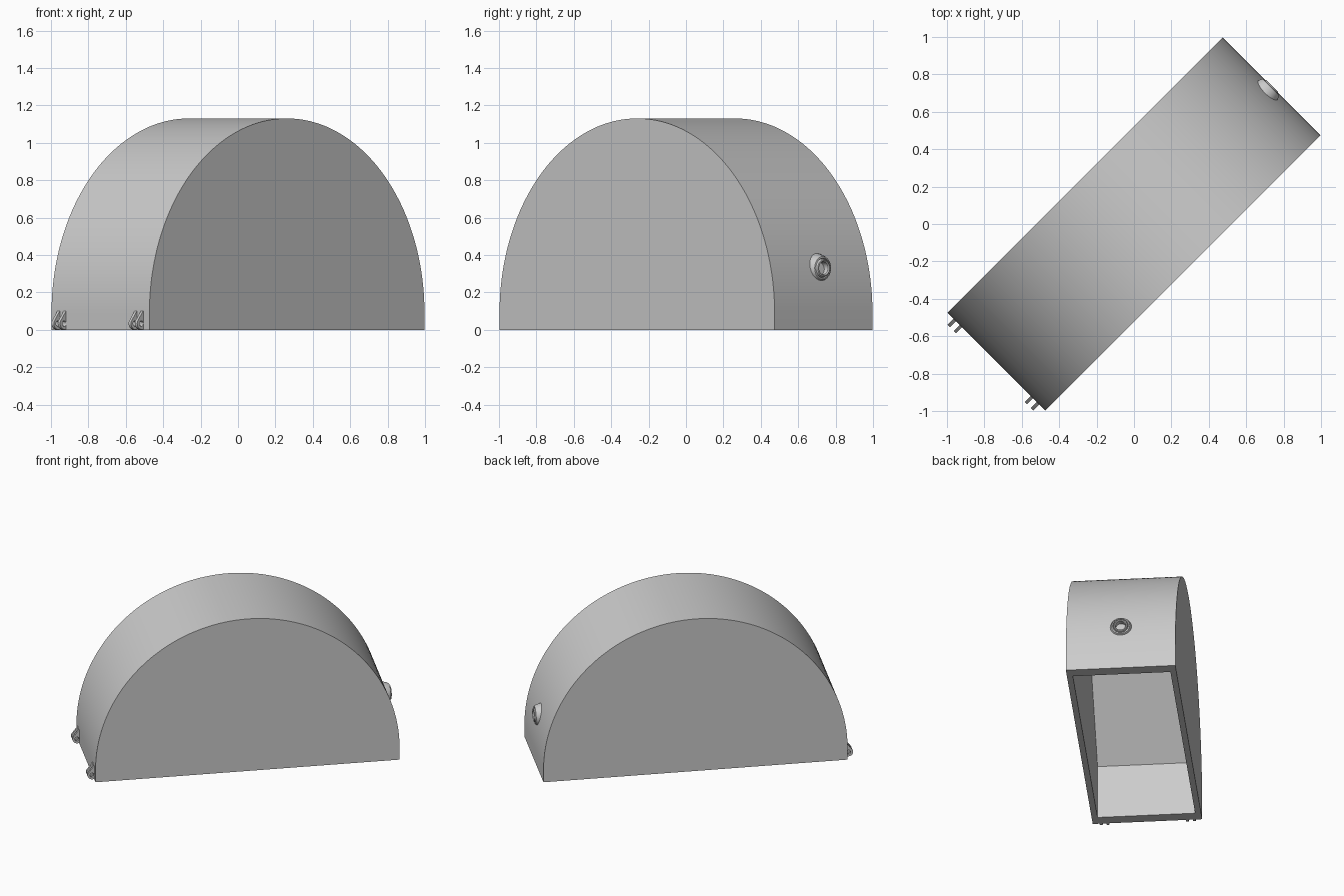
import bpy, bmesh, math
from mathutils import Matrix, Vector

cube = bpy.data.objects.get("Cube")
if cube:
    bpy.data.objects.remove(cube, do_unlink=True)

grey = bpy.data.materials.new("plain_grey")
grey.use_nodes = True
colour = (0.6, 0.6, 0.6, 1)
grey.diffuse_color = colour
grey.node_tree.nodes["Principled BSDF"].inputs["Base Color"].default_value = colour

TURN = Matrix.Rotation(math.radians(45), 4, "Z")   # whole model stands diagonally
RADIUS, SPRING, HALF_WIDTH = 1.04, 0.09, 0.37


def finish(name, bm):
    bmesh.ops.recalc_face_normals(bm, faces=bm.faces)
    mesh = bpy.data.meshes.new(name)
    bm.to_mesh(mesh)
    bm.free()
    mesh.materials.append(grey)
    obj = bpy.data.objects.new(name, mesh)
    obj.matrix_world = TURN
    bpy.context.collection.objects.link(obj)
    return obj


def prism(name, outline, y0, y1):
    """Extrude an (x, z) outline from y0 to y1."""
    bm = bmesh.new()
    face = bm.faces.new([bm.verts.new((x, y0, z)) for x, z in outline])
    moved = bmesh.ops.extrude_face_region(bm, geom=[face])["geom"]
    bmesh.ops.translate(bm, vec=(0, y1 - y0, 0),
                        verts=[g for g in moved if isinstance(g, bmesh.types.BMVert)])
    return finish(name, bm)


def arc(cx, cz, r, start, end, steps):
    angles = [math.radians(start + (end - start) * i / steps) for i in range(steps + 1)]
    return [(cx + r * math.cos(a), cz + r * math.sin(a)) for a in angles]


def cut(obj, cutter):
    """Subtract the cutter, keep the result and discard the cutter."""
    mod = obj.modifiers.new("cut", "BOOLEAN")
    mod.operation, mod.solver, mod.object = "DIFFERENCE", "EXACT", cutter
    bpy.context.view_layer.update()
    graph = bpy.context.evaluated_depsgraph_get()
    mesh = bpy.data.meshes.new_from_object(obj.evaluated_get(graph))
    obj.modifiers.clear()
    obj.data = mesh
    bpy.data.objects.remove(cutter, do_unlink=True)


# Arched shell with a hollow, faceted underside
outline = [(-RADIUS, 0), (RADIUS, 0)] + arc(0, SPRING, RADIUS, 0, 180, 96)
shell = prism("arched_shell", outline, -HALF_WIDTH, HALF_WIDTH)
inner, half_side = 0.955, 0.395
hollow = [(-inner, -0.1), (inner, -0.1), (inner, half_side), (half_side, inner),
          (-half_side, inner), (-inner, half_side)]
cut(shell, prism("hollow_cutter", hollow, 0.04 - HALF_WIDTH, HALF_WIDTH - 0.04))
parts = [shell]

# Two pairs of hinge lugs on one end, each with a pin hole
eye_x, eye_z, eye_r = -1.055, 0.033, 0.031
lug = [(-1.03, 0.002), (-1.03, 0.1), (-1.042, 0.1)] + arc(eye_x, eye_z, eye_r, 155, 270, 14)
for side, sign in (("left", 1), ("right", -1)):
    for place, y in (("inner", 0.268), ("outer", 0.315)):
        y0 = sign * y - 0.009
        obj = prism(f"hinge_lug_{side}_{place}", lug, y0, y0 + 0.018)
        hole = arc(eye_x, eye_z, 0.015, 0, 337.5, 15)
        cut(obj, prism("pin_cutter", hole, y0 - 0.1, y0 + 0.1))
        parts.append(obj)

# Flared round socket on the other end, turned about its long axis
profile = [(0.95, 0.085), (0.99, 0.078), (1.02, 0.07), (1.035, 0.062), (1.037, 0.054),
           (1.03, 0.05), (1.043, 0.046), (1.045, 0.04), (1.04, 0.034), (0.99, 0.032), (0.99, 0)]
bm = bmesh.new()
verts = [bm.verts.new((x, 0, 0.33 + r)) for x, r in profile]
edges = [bm.edges.new(pair) for pair in zip(verts, verts[1:])]
bmesh.ops.spin(bm, geom=verts + edges, cent=Vector((0, 0, 0.33)), axis=(1, 0, 0),
               angle=math.tau, steps=32)
bmesh.ops.remove_doubles(bm, verts=bm.verts, dist=0.0001)
parts.append(finish("round_socket", bm))

# Smooth the curves and keep the edges crisp
bpy.ops.object.select_all(action="DESELECT")
for obj in parts:
    obj.select_set(True)
bpy.context.view_layer.objects.active = shell
bpy.ops.object.shade_smooth_by_angle(angle=math.radians(30))
